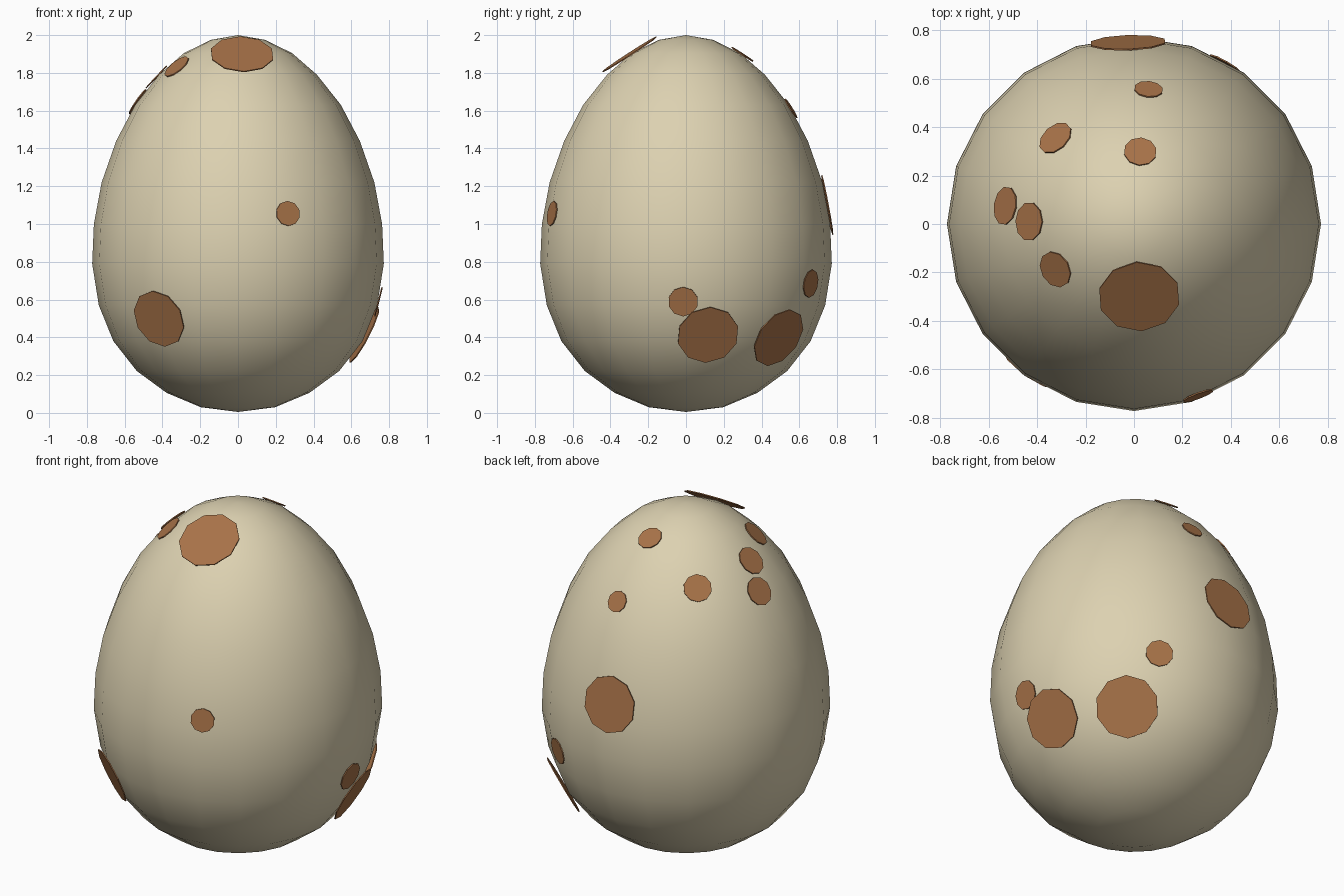
import bpy, bmesh, math
from mathutils import Vector, Matrix

if "Cube" in bpy.data.objects:
    bpy.data.objects.remove(bpy.data.objects["Cube"])


def material(name, rgb):
    m = bpy.data.materials.new(name)
    m.diffuse_color = (*rgb, 1)
    m.use_nodes = True
    m.node_tree.nodes["Principled BSDF"].inputs["Base Color"].default_value = m.diffuse_color
    return m


def add_object(name, bm, mat):
    me = bpy.data.meshes.new(name)
    bm.to_mesh(me)
    bm.free()
    ob = bpy.data.objects.new(name, me)
    bpy.context.collection.objects.link(ob)
    me.materials.append(mat)
    return ob


cream = material("shell cream", (0.72, 0.64, 0.44))
brown = material("spot brown", (0.39, 0.17, 0.065))

# Egg profile: (radius, height) from bottom pole to top pole
PROFILE = [(0, 0.005), (0.197, 0.03), (0.378, 0.106), (0.536, 0.222),
           (0.66, 0.38), (0.737, 0.57), (0.772, 0.79), (0.763, 1.0),
           (0.722, 1.22), (0.645, 1.44), (0.545, 1.63), (0.418, 1.79),
           (0.286, 1.905), (0.143, 1.975), (0, 2.0)]

# Egg shell: profile spun around the z axis
bm = bmesh.new()
verts = [bm.verts.new((r, 0, z)) for r, z in PROFILE]
edges = [bm.edges.new(p) for p in zip(verts, verts[1:])]
bmesh.ops.spin(bm, geom=verts + edges, cent=(0, 0, 0), axis=(0, 0, 1),
               angle=2 * math.pi, steps=20, use_duplicate=False)
bmesh.ops.remove_doubles(bm, verts=bm.verts, dist=1e-4)
bmesh.ops.recalc_face_normals(bm, faces=bm.faces)
for f in bm.faces:
    f.smooth = True
add_object("egg_shell", bm, cream)


def surface(z):
    """Radius and outward slope angle of the egg at height z."""
    def radius(h):
        for (r0, z0), (r1, z1) in zip(PROFILE, PROFILE[1:]):
            if h <= z1:
                return r0 + (r1 - r0) * (h - z0) / (z1 - z0)
        return 0
    d = 0.08
    slope = (radius(z + d) - radius(z - d)) / (2 * d)
    return radius(z), math.atan(-slope)


# Spots: (x, y, height, spot radius); x, y give the direction from the axis
SPOTS = [
    (0.02, -0.28, 1.895, 0.17), (0.265, -0.71, 1.055, 0.067),
    (-0.41, -0.565, 0.50, 0.158), (0.74, -0.015, 0.59, 0.08),
    (0.66, 0.115, 0.415, 0.165), (0.455, 0.485, 0.40, 0.17),
    (0.37, 0.65, 0.685, 0.075), (-0.025, 0.75, 1.10, 0.16),
    (0.06, 0.555, 1.61, 0.06), (0.025, 0.29, 1.895, 0.068),
    (-0.32, 0.35, 1.715, 0.077), (-0.53, 0.075, 1.645, 0.08),
    (-0.425, 0.01, 1.775, 0.08), (-0.32, -0.185, 1.83, 0.078)]

# Each spot is a thin ten-sided plate lying on the shell
for i, (x, y, z, size) in enumerate(SPOTS):
    r, tilt = surface(z)
    out = Vector((x, y, 0)).normalized()
    normal = out * math.cos(tilt) + Vector((0, 0, math.sin(tilt)))
    place = Matrix.Translation(out * r + Vector((0, 0, z)) + normal * 0.004)
    turn = normal.to_track_quat('Z', 'Y').to_matrix().to_4x4()
    bm = bmesh.new()
    bmesh.ops.create_cone(bm, cap_ends=True, segments=10, radius1=size,
                          radius2=size, depth=0.006, matrix=place @ turn)
    add_object(f"spot_{i + 1}", bm, brown)
